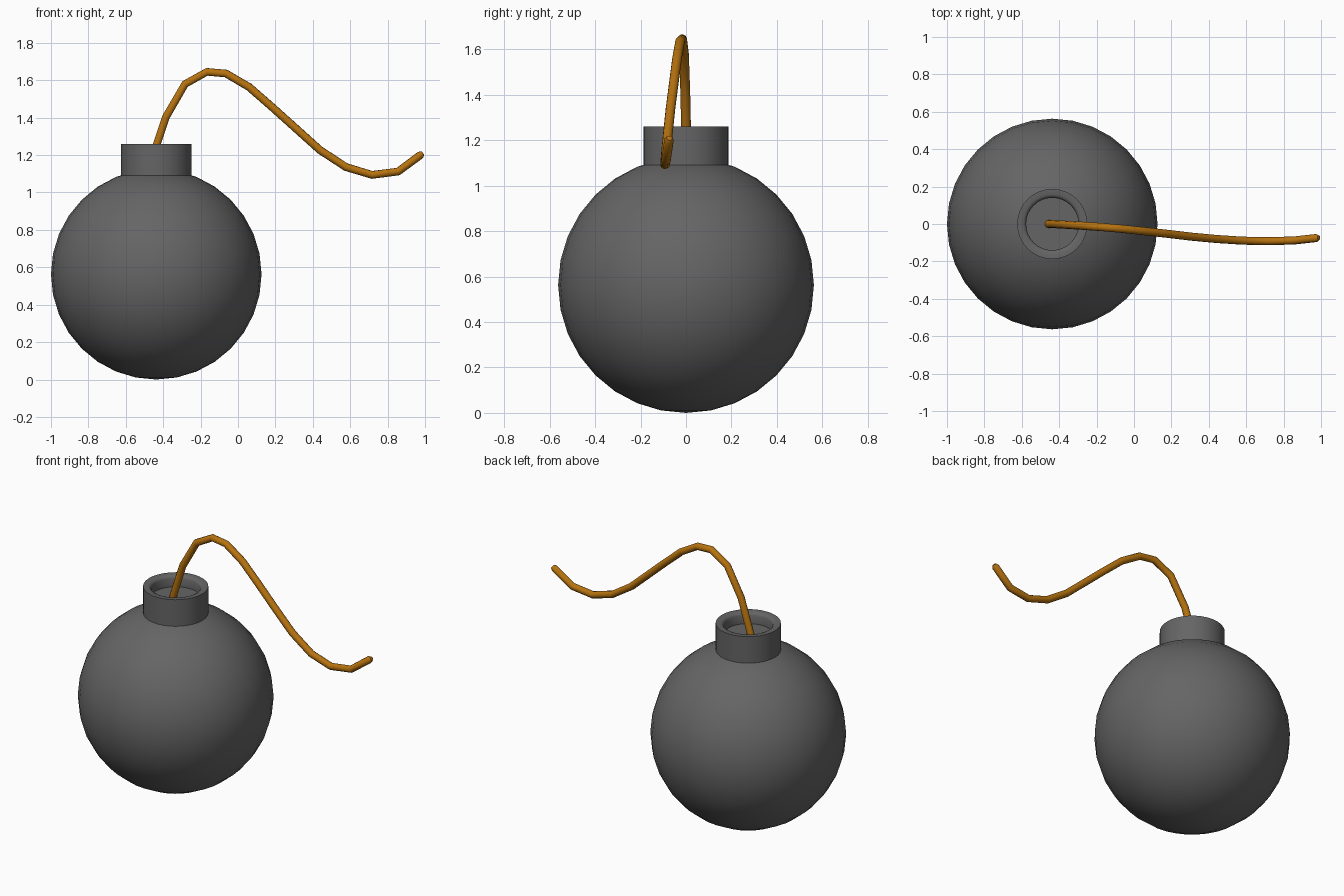
import bpy, bmesh, math

if "Cube" in bpy.data.objects:
    bpy.data.objects.remove(bpy.data.objects["Cube"])

CX, R = -0.437, 0.563   # body axis and radius


def material(name, rgb):
    m = bpy.data.materials.new(name)
    m.diffuse_color = (*rgb, 1)
    m.use_nodes = True
    m.node_tree.nodes["Principled BSDF"].inputs["Base Color"].default_value = m.diffuse_color
    return m


iron = material("dark grey iron", (0.13, 0.13, 0.13))
cord = material("brown orange cord", (0.47, 0.17, 0.005))


def smooth(obj, angle):
    bpy.ops.object.select_all(action='DESELECT')
    obj.select_set(True)
    bpy.context.view_layer.objects.active = obj
    bpy.ops.object.shade_smooth_by_angle(angle=math.radians(angle))


# Round body
bpy.ops.mesh.primitive_uv_sphere_add(segments=32, ring_count=16, radius=R, location=(CX, 0, R))
body = bpy.context.object
body.name = "round_body"
body.data.materials.append(iron)
smooth(body, 40)

# Hollow neck: turned profile with a chamfered mouth and a recessed floor
profile = [(0.1875, 1.06), (0.1875, 1.26), (0.158, 1.26), (0.147, 1.255),
           (0.14, 1.243), (0.14, 1.19)]
N = 32
bm = bmesh.new()
rings = [[bm.verts.new((r * math.cos(2 * math.pi * i / N), r * math.sin(2 * math.pi * i / N), z))
          for i in range(N)] for r, z in profile]
for a, b in zip(rings, rings[1:]):
    for i in range(N):
        j = (i + 1) % N
        bm.faces.new((a[i], a[j], b[j], b[i]))
bm.faces.new(rings[-1])
mesh = bpy.data.meshes.new("neck")
bm.to_mesh(mesh)
bm.free()
neck = bpy.data.objects.new("neck", mesh)
neck.location.x = CX
bpy.context.collection.objects.link(neck)
mesh.materials.append(iron)
smooth(neck, 50)

# Fuse: round cord swept along a wavy path, ends slightly rounded (x, y, z, radius scale)
path = [(-0.458, 0, 1.18, 1), (-0.433, 0, 1.26, 1), (-0.385, -0.003, 1.404, 1),
        (-0.283, -0.009, 1.58, 1), (-0.166, -0.017, 1.645, 1), (-0.064, -0.026, 1.636, 1),
        (0.059, -0.039, 1.564, 1), (0.182, -0.053, 1.457, 1), (0.31, -0.068, 1.342, 1),
        (0.438, -0.08, 1.227, 1), (0.577, -0.089, 1.136, 1), (0.717, -0.092, 1.094, 1),
        (0.856, -0.088, 1.112, 1), (0.975, -0.075, 1.2, 1), (0.988, -0.073, 1.21, 0.6)]
curve = bpy.data.curves.new("fuse", 'CURVE')
curve.dimensions = '3D'
curve.bevel_depth = 0.0215
curve.bevel_resolution = 3
curve.use_fill_caps = True
spline = curve.splines.new('POLY')
spline.points.add(len(path) - 1)
for p, (x, y, z, r) in zip(spline.points, path):
    p.co = (x, y, z, 1)
    p.radius = r
curve.materials.append(cord)
fuse = bpy.data.objects.new("fuse", curve)
bpy.context.collection.objects.link(fuse)
bpy.ops.object.select_all(action='DESELECT')
fuse.select_set(True)
bpy.context.view_layer.objects.active = fuse
bpy.ops.object.convert(target='MESH')
smooth(bpy.context.object, 50)
